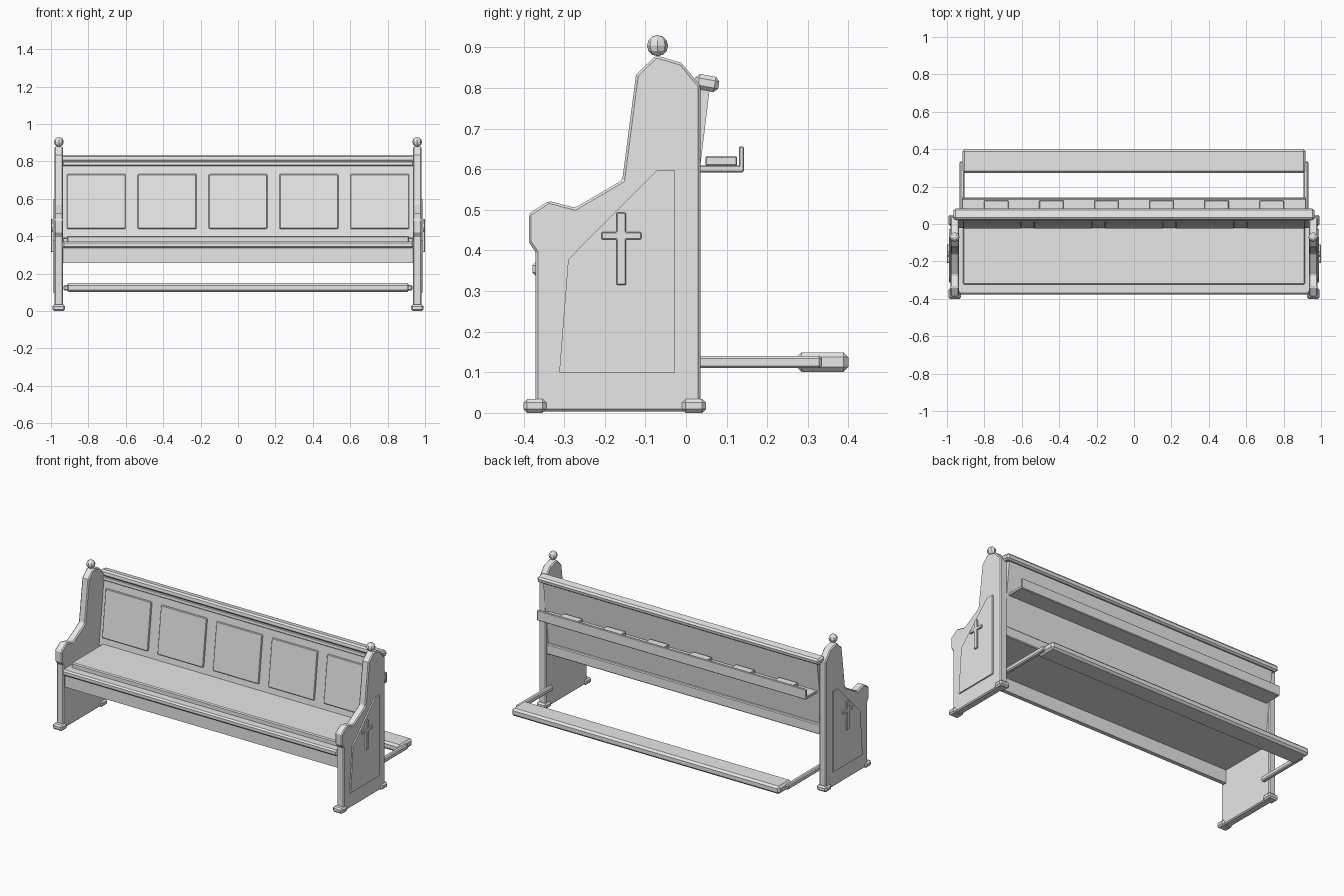
import bpy, bmesh, math
from mathutils import Matrix, Vector

if "Cube" in bpy.data.objects:
    bpy.data.objects.remove(bpy.data.objects["Cube"])

mat = bpy.data.materials.new("plain grey wood")
mat.diffuse_color = (0.8, 0.8, 0.8, 1)
mat.use_nodes = True
mat.node_tree.nodes["Principled BSDF"].inputs["Base Color"].default_value = mat.diffuse_color
TILT = math.radians(-7)


def finish(name, bm, bevel=0.0):
    bmesh.ops.recalc_face_normals(bm, faces=bm.faces[:])
    me = bpy.data.meshes.new(name)
    bm.to_mesh(me)
    bm.free()
    me.materials.append(mat)
    ob = bpy.data.objects.new(name, me)
    bpy.context.collection.objects.link(ob)
    if bevel:
        m = ob.modifiers.new("chamfer", 'BEVEL')
        m.width = bevel
        m.segments = 1
        m.limit_method = 'ANGLE'
        m.angle_limit = math.radians(40)
    return ob


def box(name, x, y, z, bevel=0.0, tilt=0.0):
    """Box from (min, max) ranges, optionally tilted about its centre."""
    bm = bmesh.new()
    bmesh.ops.create_cube(bm, size=1)
    size = Vector((x[1] - x[0], y[1] - y[0], z[1] - z[0]))
    bmesh.ops.scale(bm, vec=size, verts=bm.verts)
    mid = Vector((sum(x), sum(y), sum(z))) / 2
    bm.transform(Matrix.Translation(mid) @ Matrix.Rotation(tilt, 4, 'X'))
    return finish(name, bm, bevel)


def prism(name, pts, x0, x1, bevel=0.0):
    """Side profile (y, z) extruded along x."""
    bm = bmesh.new()
    f = bm.faces.new([bm.verts.new((x0, y, z)) for y, z in pts])
    r = bmesh.ops.extrude_face_region(bm, geom=[f])
    verts = [v for v in r["geom"] if isinstance(v, bmesh.types.BMVert)]
    bmesh.ops.translate(bm, vec=(x1 - x0, 0, 0), verts=verts)
    return finish(name, bm, bevel)


def span(s, a, b):
    return tuple(sorted((s * a, s * b)))


end_profile = [(-0.37, 0.004), (-0.37, 0.395), (-0.387, 0.42), (-0.387, 0.49),
               (-0.338, 0.522), (-0.273, 0.505), (-0.157, 0.573), (-0.123, 0.833),
               (-0.074, 0.88), (-0.012, 0.862), (0.036, 0.805), (0.036, 0.004)]
plate_profile = [(-0.312, 0.1), (-0.29, 0.378), (-0.072, 0.597),
                 (-0.027, 0.597), (-0.027, 0.1)]
cross_profile = [(-0.171, 0.315), (-0.148, 0.315), (-0.148, 0.427), (-0.11, 0.427),
                 (-0.11, 0.445), (-0.148, 0.445), (-0.148, 0.493), (-0.171, 0.493),
                 (-0.171, 0.445), (-0.208, 0.445), (-0.208, 0.427), (-0.171, 0.427)]

for s, side in ((-1, "left"), (1, "right")):
    # end panels with raised plate and cross
    prism(side + "_end_panel", end_profile, s * 0.935, s * 0.982, 0.006)
    prism(side + "_end_plate", plate_profile, s * 0.975, s * 0.99)
    prism(side + "_cross", cross_profile, s * 0.98, s * 1.0, 0.002)
    # feet
    for y, n in (((-0.4, -0.344), "front"), ((-0.01, 0.049), "back")):
        box(f"{side}_{n}_foot", span(s, 0.925, 0.992), y, (0, 0.034), 0.009)
    # ball finial
    bm = bmesh.new()
    bmesh.ops.create_uvsphere(bm, u_segments=8, v_segments=6, radius=0.026)
    bm.transform(Matrix.Translation((s * 0.958, -0.07, 0.904)))
    finish(side + "_finial", bm)
    # kneeler arm
    box(side + "_kneeler_arm", span(s, 0.905, 0.932), (0.0, 0.334), (0.11, 0.14), 0.006)

# seat: board, raised pad, front nose, apron and rear beam
box("seat_board", (-0.937, 0.937), (-0.36, 0.01), (0.338, 0.372))
box("seat_pad", (-0.915, 0.915), (-0.323, -0.005), (0.365, 0.402), 0.006)
box("seat_nose", (-0.94, 0.94), (-0.378, -0.335), (0.336, 0.372), 0.009)
box("seat_apron", (-0.937, 0.937), (-0.355, -0.33), (0.257, 0.345))
box("seat_rear_beam", (-0.937, 0.937), (-0.005, 0.027), (0.336, 0.4), 0.005)

# tilted backrest with five raised panels
CY, CZ = 0.018, 0.592
box("backrest", (-0.937, 0.937), (CY - 0.015, CY + 0.015), (CZ - 0.205, CZ + 0.205), 0, TILT)


def on_back(name, x, z, half_h, depth, bevel):
    y = CY - 0.015 + (z - CZ) * math.tan(-TILT)
    box(name, x, (y - depth, y + depth), (z - half_h, z + half_h), bevel, TILT)


for i in range(5):
    c = (i - 2) * 0.379
    on_back(f"back_panel_{i + 1}", (c - 0.157, c + 0.157), 0.585, 0.147, 0.009, 0.004)
on_back("back_moulding", (-0.937, 0.937), 0.787, 0.011, 0.01, 0.003)
box("top_rail", (-0.965, 0.965), (0.021, 0.081), (0.793, 0.831), 0.01, math.radians(-10))

# book shelf with lip and six books
box("book_shelf", (-0.92, 0.92), (0.028, 0.142), (0.592, 0.609), 0.003)
box("shelf_lip", (-0.92, 0.92), (0.13, 0.143), (0.593, 0.656), 0.003)
for i in range(6):
    c = (i - 2.5) * 0.2945
    box(f"book_{i + 1}", (c - 0.065, c + 0.065), (0.048, 0.126), (0.608, 0.632), 0.003)

# kneeler
box("kneeler_board", (-0.917, 0.917), (0.272, 0.4), (0.101, 0.149), 0.012)
